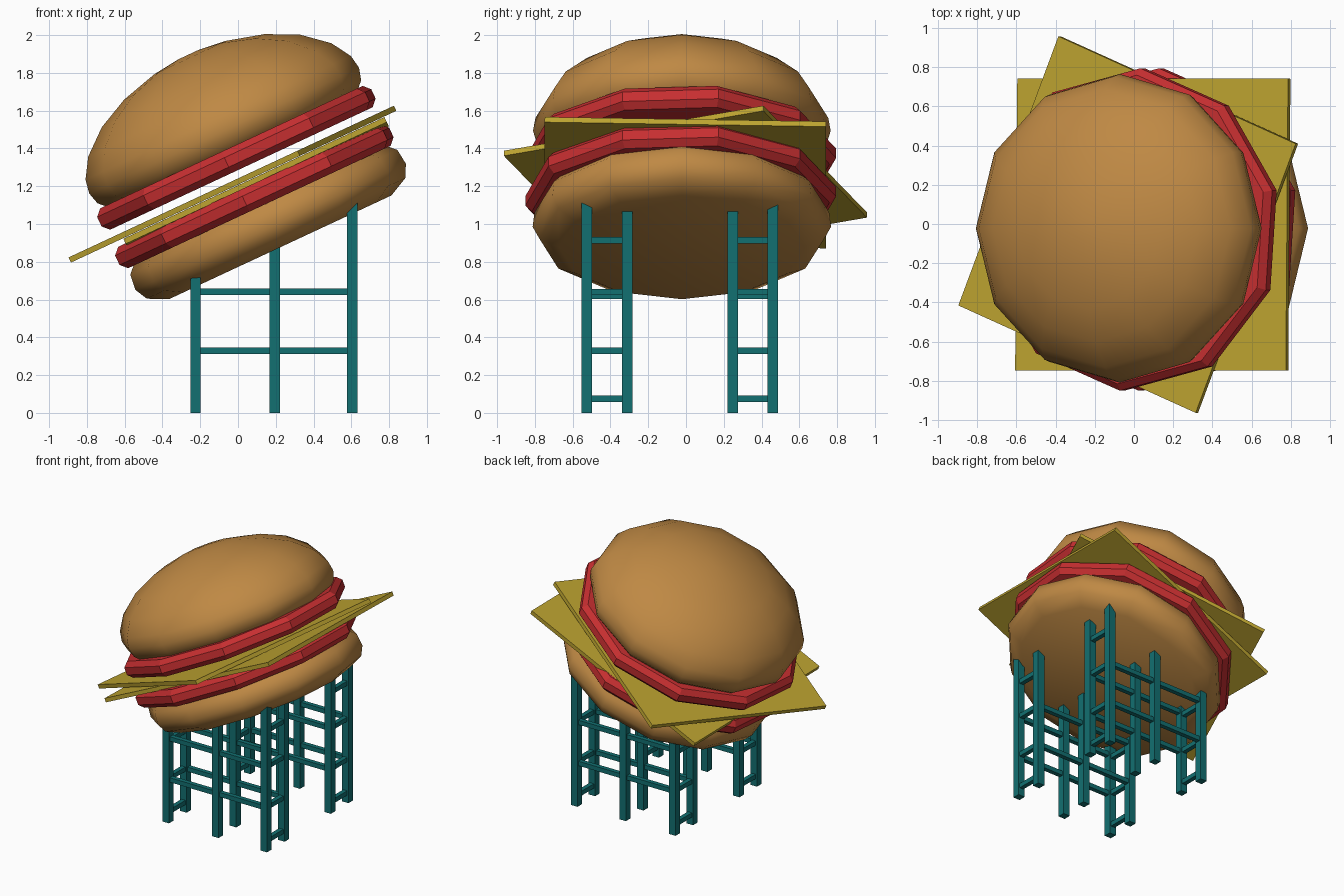
import bpy, bmesh, math
from mathutils import Matrix, Vector

if "Cube" in bpy.data.objects:
    bpy.data.objects.remove(bpy.data.objects["Cube"])

TILT = math.radians(25)
C, S = math.cos(TILT), math.sin(TILT)


def material(name, rgb):
    m = bpy.data.materials.new(name)
    m.diffuse_color = (*rgb, 1)
    m.use_nodes = True
    m.node_tree.nodes["Principled BSDF"].inputs["Base Color"].default_value = m.diffuse_color
    return m


BREAD = material("toasted bread", (0.52, 0.25, 0.058))
RED = material("red", (0.57, 0.028, 0.03))
YELLOW = material("cheese yellow", (0.51, 0.37, 0.03))
TEAL = material("teal", (0.006, 0.16, 0.165))


def add_object(name, bm, mat, smooth=None):
    bmesh.ops.recalc_face_normals(bm, faces=bm.faces)
    me = bpy.data.meshes.new(name)
    bm.to_mesh(me)
    bm.free()
    ob = bpy.data.objects.new(name, me)
    bpy.context.collection.objects.link(ob)
    me.materials.append(mat)
    if smooth:
        bpy.ops.object.select_all(action='DESELECT')
        ob.select_set(True)
        bpy.context.view_layer.objects.active = ob
        bpy.ops.object.shade_smooth_by_angle(angle=math.radians(smooth))
    return ob


def tilted(u, y, n):
    """Placement on the tilted stack: u runs up the slope, n is the stack axis."""
    return Matrix.Translation((C * u - S * n, y, S * u + C * n)) @ Matrix.Rotation(-TILT, 4, 'Y')


def disc(name, profile, sides, phase, place, mat, smooth=None):
    """Closed lathe of (radius, height) points, capped flat at both ends."""
    bm = bmesh.new()
    rings = []
    for r, h in profile:
        angles = [math.radians(phase) + math.tau * i / sides for i in range(sides)]
        rings.append([bm.verts.new((r * math.cos(a), r * math.sin(a), h)) for a in angles])
    for lo, hi in zip(rings, rings[1:]):
        for i in range(sides):
            j = (i + 1) % sides
            bm.faces.new((lo[i], lo[j], hi[j], hi[i]))
    bm.faces.new(rings[0][::-1])
    bm.faces.new(rings[-1])
    bm.transform(place)
    return add_object(name, bm, mat, smooth)


def add_box(bm, center, size):
    bmesh.ops.create_cube(bm, size=1, matrix=Matrix.Translation(center) @ Matrix.Diagonal((*size, 1)))


# Buns
disc("bottom_bun", [(0.65, 0.70), (0.755, 0.752), (0.79, 0.82), (0.78, 0.905), (0.72, 0.965)],
     12, 0, tilted(0.573, -0.022, 0), BREAD, 40)
disc("top_bun", [(0.735, 1.285), (0.77, 1.32), (0.788, 1.385), (0.775, 1.46), (0.71, 1.565),
                 (0.58, 1.675), (0.41, 1.758), (0.21, 1.812), (0.06, 1.83)],
     12, 0, tilted(0.565, -0.022, 0), BREAD, 40)

# Two red slices, ten-sided with bevelled rims
for name, n in (("lower_slice", 0.94), ("upper_slice", 1.165)):
    disc(name, [(0.79, 0), (0.825, 0.035), (0.825, 0.09), (0.79, 0.125)],
         10, 14, tilted(0.563, -0.028, n), RED)

# Two cheese squares
for name, u, n, size, spin, roll in (("lower_cheese", 0.602, 1.064, (1.525, 1.49, 0.03), 0, -1),
                                     ("upper_cheese", 0.485, 1.11, (1.445, 1.485, 0.03), -22.3, 0)):
    bm = bmesh.new()
    add_box(bm, (0, 0, 0), size)
    bm.transform(tilted(u, -0.003, n) @ Matrix.Rotation(math.radians(roll), 4, 'X')
                 @ Matrix.Rotation(math.radians(spin), 4, 'Z'))
    add_object(name, bm, YELLOW)

# Scaffold: posts reach into the bun, rails run along x, rungs join each pair
XS = (-0.225, 0.195, 0.605)
ROWS = (-0.525, -0.312, 0.247, 0.46)
posts, rails, rungs = bmesh.new(), bmesh.new(), bmesh.new()
for y in ROWS:
    for x in XS:
        top = 0.773 + 0.467 * x + 0.09
        add_box(posts, (x, y, top / 2), (0.055, 0.055, top))
    for z in (0.328, 0.642):
        add_box(rails, ((XS[0] + XS[2]) / 2, y, z), (XS[2] - XS[0], 0.034, 0.034))
for a, b in (ROWS[:2], ROWS[2:]):
    for x, heights in ((XS[0], (0.075, 0.33, 0.62)), (XS[2], (0.075, 0.33, 0.64, 0.915))):
        for z in heights:
            add_box(rungs, (x, (a + b) / 2, z), (0.034, b - a, 0.034))
add_object("scaffold_posts", posts, TEAL)
add_object("scaffold_rails", rails, TEAL)
add_object("scaffold_rungs", rungs, TEAL)
